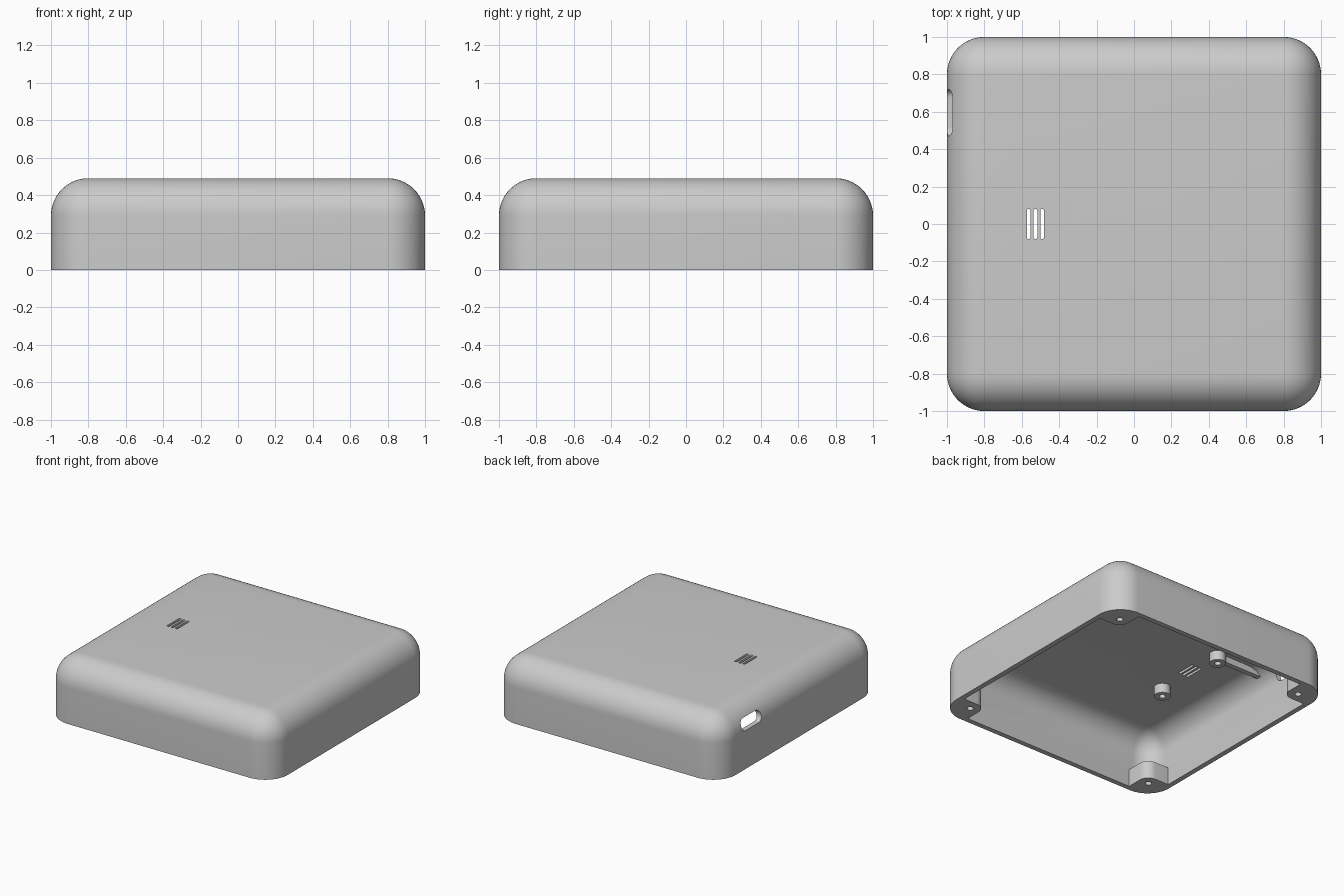
import bpy
import bmesh
from math import pi, cos, sin, radians
from mathutils import Matrix

if "Cube" in bpy.data.objects:
    bpy.data.objects.remove(bpy.data.objects["Cube"], do_unlink=True)

grey = bpy.data.materials.new("light_grey_plastic")
grey.use_nodes = True
colour = (0.6, 0.6, 0.6, 1)
grey.diffuse_color = colour
grey.node_tree.nodes["Principled BSDF"].inputs["Base Color"].default_value = colour

WALL = 0.04
RADIUS = 0.2
HEIGHT = 0.49
CEILING = HEIGHT - WALL


def finish(bm, name):
    bmesh.ops.recalc_face_normals(bm, faces=bm.faces)
    mesh = bpy.data.meshes.new(name)
    bm.to_mesh(mesh)
    bm.free()
    mesh.materials.append(grey)
    obj = bpy.data.objects.new(name, mesh)
    bpy.context.collection.objects.link(obj)
    return obj


def rounded_box(name, half, bottom, top, radius):
    """Box with round vertical and top edges and a sharp bottom."""
    bm = bmesh.new()
    bmesh.ops.create_cube(bm, size=1)
    for v in bm.verts:
        v.co.x *= 2 * half
        v.co.y *= 2 * half
        v.co.z = top if v.co.z > 0 else bottom
    edges = [e for e in bm.edges if max(v.co.z for v in e.verts) > bottom + 0.01]
    bmesh.ops.bevel(bm, geom=edges, offset=radius, segments=14, profile=0.5,
                    affect='EDGES', clamp_overlap=False)
    return finish(bm, name)


def prism(name, size, depth, radii, matrix, steps=8):
    """Extruded rectangle; radii run anticlockwise from the + + corner."""
    bm = bmesh.new()
    verts = []
    for i, r in enumerate(radii):
        sx = 1 if i in (0, 3) else -1
        sy = 1 if i < 2 else -1
        for k in range(steps + 1):
            a = (i + k / steps) * pi / 2
            verts.append(bm.verts.new((sx * (size[0] / 2 - r) + r * cos(a),
                                       sy * (size[1] / 2 - r) + r * sin(a), 0)))
    bmesh.ops.remove_doubles(bm, verts=verts, dist=1e-5)
    face = bm.faces.new([v for v in verts if v.is_valid])
    out = bmesh.ops.extrude_face_region(bm, geom=[face])["geom"]
    moved = [g for g in out if isinstance(g, bmesh.types.BMVert)]
    bmesh.ops.translate(bm, verts=moved, vec=(0, 0, depth))
    bm.transform(matrix)
    return finish(bm, name)


def at(x, y, z):
    return Matrix.Translation((x, y, z))


def cylinder(name, radius, x, y, bottom, top):
    return prism(name, (2 * radius, 2 * radius), top - bottom,
                 [radius] * 4, at(x, y, bottom))


def combine(target, tool, operation):
    mod = target.modifiers.new(operation.title(), 'BOOLEAN')
    mod.operation = operation
    mod.solver = 'EXACT'
    mod.object = tool
    bpy.context.view_layer.objects.active = target
    bpy.ops.object.modifier_apply(modifier=mod.name)
    bpy.data.objects.remove(tool, do_unlink=True)


# Hollow cover, open underneath
shell = rounded_box("cover_shell", 1, 0, HEIGHT, RADIUS)
cavity = rounded_box("cavity_cutter", 1 - WALL, -0.1, CEILING, RADIUS - WALL)
combine(shell, cavity, 'DIFFERENCE')

# Screw bosses in the four corners, flush with the rim
INNER, OUTER, BOSS_TOP, SCREW = 0.76, 0.98, 0.14, 0.84
for i in range(4):
    turn = Matrix.Rotation(i * pi / 2, 4, 'Z')
    mid = (INNER + OUTER) / 2
    boss = prism("corner_boss", (OUTER - INNER, OUTER - INNER), BOSS_TOP,
                 [0.18, 0, 0.08, 0], turn @ at(mid, mid, 0))
    combine(shell, boss, 'UNION')
for x in (-SCREW, SCREW):
    for y in (-SCREW, SCREW):
        combine(shell, cylinder("screw_hole", 0.024, x, y, -0.05, 0.125), 'DIFFERENCE')

# Side openings: (side, centre y, centre z, length, height)
upright = Matrix(((0, 0, 1, 0), (1, 0, 0, 0), (0, 1, 0, 0), (0, 0, 0, 1)))
for side, y, z, length, height in ((1, 0, 0.343, 0.34, 0.064),
                                   (-1, 0.595, 0.35, 0.25, 0.09)):
    slot = prism("side_slot", (length, height), 0.3, [height / 2 - 0.001] * 4,
                 at(side - 0.15, y, z) @ upright)
    combine(shell, slot, 'DIFFERENCE')

# Three narrow vents through the top
VENT_X = -0.527
for i in (-1, 0, 1):
    vent = prism("vent", (0.02, 0.16), 0.2, [0.009] * 4,
                 at(VENT_X + i * 0.036, 0, 0.4), 4)
    combine(shell, vent, 'DIFFERENCE')

# Hanging mounting posts either side of the vents
parts = [shell]
POST_BOTTOM = 0.375
for name, y in (("rear_post", 0.31), ("front_post", -0.31)):
    post = cylinder(name, 0.06, VENT_X, y, POST_BOTTOM, CEILING + 0.01)
    combine(post, cylinder("post_hole", 0.024, VENT_X, y, 0.3, CEILING - 0.01),
            'DIFFERENCE')
    parts.append(post)

# Low rib from the rear post to the side wall
parts.append(prism("ceiling_rib", (0.34, 0.04), CEILING + 0.005 - 0.4, [0] * 4,
                   at(-0.76, 0.31, 0.4)))
rib = parts[-1]
combine(rib, rounded_box("rib_trim", 0.98, 0, HEIGHT - 0.02, 0.18), 'INTERSECT')

for obj in parts:
    bpy.ops.object.select_all(action='DESELECT')
    obj.select_set(True)
    bpy.context.view_layer.objects.active = obj
    bpy.ops.object.shade_smooth_by_angle(angle=radians(30))
